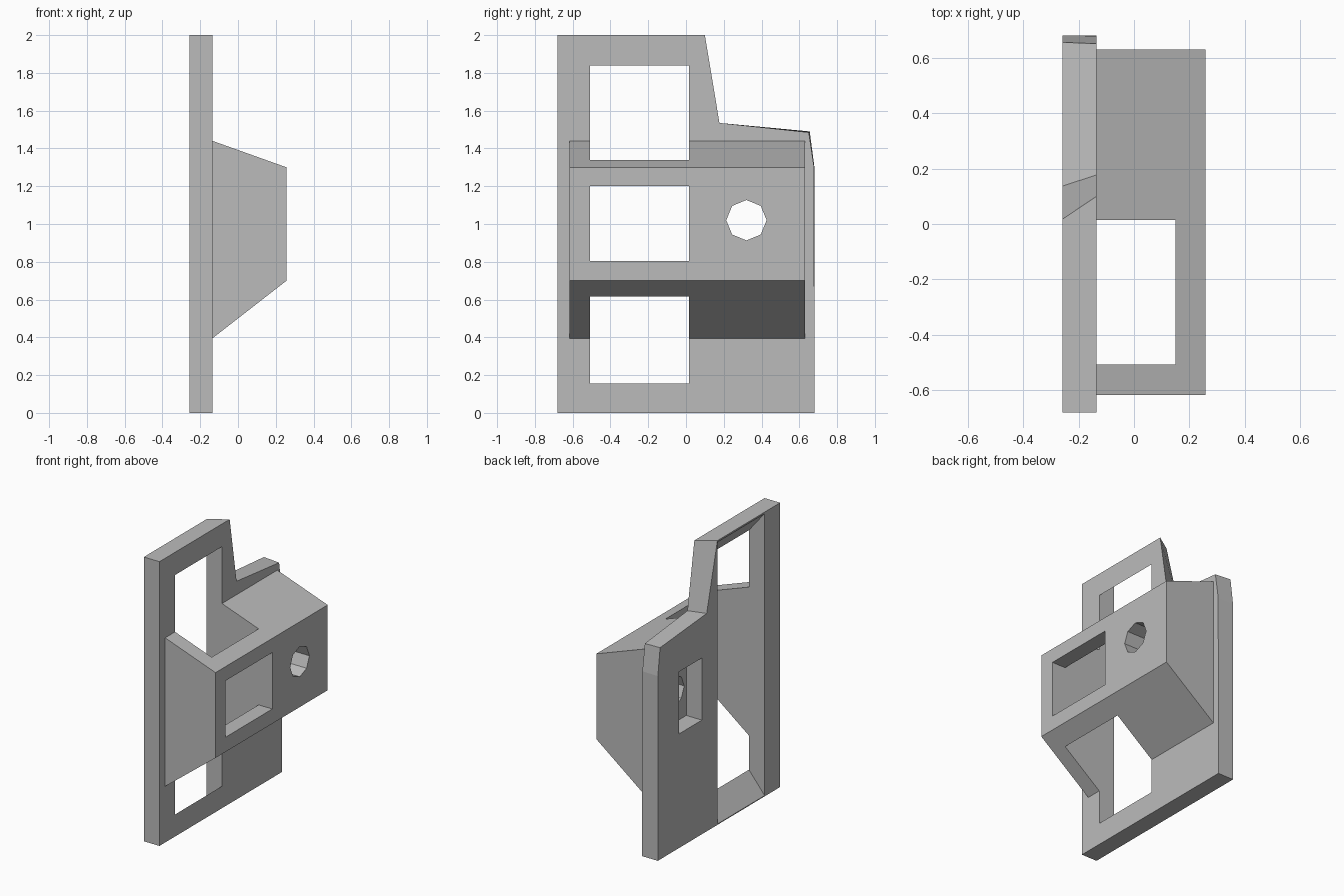
import bpy
import bmesh
import math

# Remove the default cube
old = bpy.data.objects.get("Cube")
if old:
    bpy.data.objects.remove(old, do_unlink=True)

grey = bpy.data.materials.new("matte grey")
grey.use_nodes = True
colour = (0.5, 0.5, 0.5, 1)
grey.diffuse_color = colour
grey.node_tree.nodes["Principled BSDF"].inputs["Base Color"].default_value = colour


def loft(name, sections):
    """Solid through (x, outline) sections, each outline a list of (y, z)."""
    bm = bmesh.new()
    rings = [[bm.verts.new((x, y, z)) for y, z in outline] for x, outline in sections]
    count = len(rings[0])
    for a, b in zip(rings, rings[1:]):
        for i in range(count):
            j = (i + 1) % count
            bm.faces.new((a[i], a[j], b[j], b[i]))
    bm.faces.new(rings[0])
    bm.faces.new(rings[-1])
    bmesh.ops.recalc_face_normals(bm, faces=bm.faces[:])
    mesh = bpy.data.meshes.new(name)
    bm.to_mesh(mesh)
    bm.free()
    mesh.materials.append(grey)
    obj = bpy.data.objects.new(name, mesh)
    bpy.context.collection.objects.link(obj)
    return obj


def rect(y0, y1, z0, z1):
    return [(y0, z0), (y1, z0), (y1, z1), (y0, z1)]


def combine(target, tool, operation):
    """Apply a boolean, then discard the tool object."""
    tool.hide_render = True
    mod = target.modifiers.new(operation, 'BOOLEAN')
    mod.operation = operation
    mod.solver = 'EXACT'
    mod.object = tool
    bpy.ops.object.select_all(action='DESELECT')
    bpy.context.view_layer.objects.active = target
    target.select_set(True)
    bpy.ops.object.modifier_apply(modifier=mod.name)
    bpy.data.objects.remove(tool, do_unlink=True)


BACK, FACE, INNER, FRONT = -0.257, -0.135, 0.15, 0.257
LOW, HIGH = -0.507, 0.015          # sides of the open shaft

# Mounting plate with a stepped, skewed top edge
back_outline = [(-0.68, 0), (0.68, 0), (0.68, 1.3), (0.655, 1.49),
                (0.137, 1.533), (0.018, 2), (-0.68, 2)]
face_outline = [(-0.68, 0), (0.68, 0), (0.678, 1.3), (0.65, 1.485),
                (0.177, 1.535), (0.1, 2), (-0.68, 2)]
bracket = loft("mounting_bracket", [(BACK, back_outline), (FACE, face_outline)])

# Wedge-shaped housing, rooted inside the plate
root = rect(-0.617, 0.63, 0.395, 1.44)
housing = loft("housing", [(FACE - 0.04, root), (FACE, root),
                           (FRONT, rect(-0.617, 0.63, 0.7, 1.3))])
combine(bracket, housing, 'UNION')

# Open shaft, flaring out towards the back of the plate
flare = rect(LOW, HIGH, 0.006, 1.99)
throat = rect(LOW, HIGH, 0.155, 1.84)
shaft = loft("shaft_cutter", [(BACK - 0.02, flare), (BACK, flare),
                              (FACE, throat), (INNER, throat)])
combine(bracket, shaft, 'DIFFERENCE')

# Front window into the shaft
window = loft("window_cutter", [(x, rect(LOW, HIGH, 0.803, 1.2))
                                for x in (INNER - 0.03, FRONT + 0.05)])
combine(bracket, window, 'DIFFERENCE')

# Octagonal bolt hole with a rectangular recess behind it
octagon = [(0.32 + 0.107 * math.cos(i * math.pi / 4),
            1.02 + 0.107 * math.sin(i * math.pi / 4)) for i in range(8)]
bolt_hole = loft("bolt_hole_cutter", [(x, octagon) for x in (BACK - 0.05, FRONT + 0.05)])
combine(bracket, bolt_hole, 'DIFFERENCE')
recess = loft("recess_cutter", [(x, rect(0.19, 0.447, 0.803, 1.24))
                                for x in (BACK - 0.05, FACE)])
combine(bracket, recess, 'DIFFERENCE')
